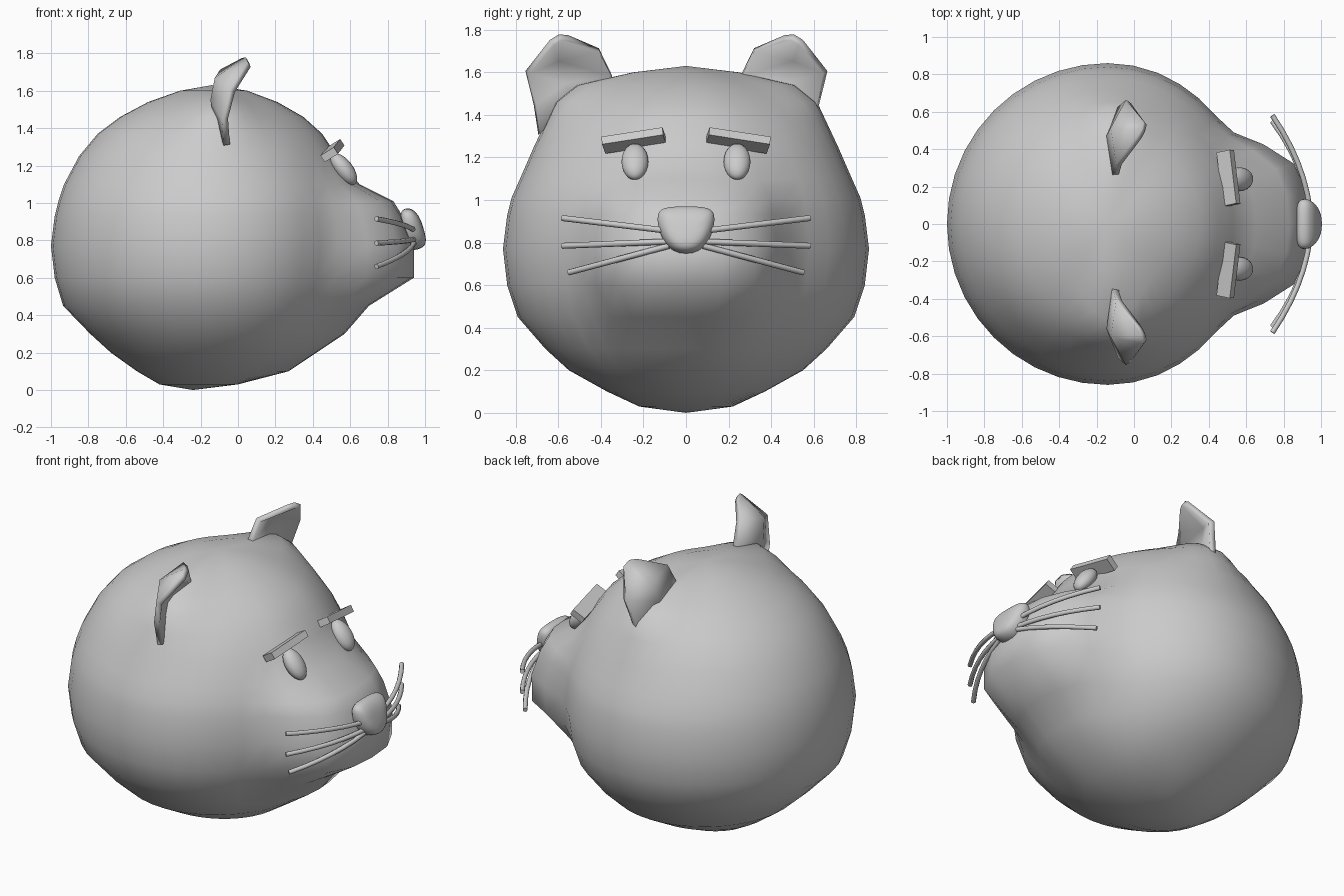
import bpy, bmesh, math
from mathutils import Vector, Matrix

if "Cube" in bpy.data.objects:
    bpy.data.objects.remove(bpy.data.objects["Cube"])


def make(name, bm, smooth=True):
    bmesh.ops.recalc_face_normals(bm, faces=bm.faces[:])
    for f in bm.faces:
        f.smooth = smooth
    me = bpy.data.meshes.new(name)
    bm.to_mesh(me)
    bm.free()
    ob = bpy.data.objects.new(name, me)
    bpy.context.collection.objects.link(ob)
    return ob


def loft(bm, rings, caps=None):
    """Skin closed rings; caps are pole points, or flat ends when None."""
    rows = [[bm.verts.new(p) for p in r] for r in rings]
    n = len(rows[0])
    for a, b in zip(rows, rows[1:]):
        for i in range(n):
            j = (i + 1) % n
            bm.faces.new((a[i], a[j], b[j], b[i]))
    for k, row in enumerate((rows[0], rows[-1])):
        if caps:
            p = bm.verts.new(caps[k])
            for i in range(n):
                bm.faces.new((row[i], row[(i + 1) % n], p))
        else:
            bm.faces.new(row)


# Head: horizontal slices (z, front x, back x, half width, ear bulge)
slices = [
    (.03, 0, -.42, .22, 0), (.1, .27, -.54, .37, 0), (.2, .42, -.68, .55, 0),
    (.3, .57, -.79, .66, 0), (.45, .70, -.935, .79, 0), (.6, .94, -.98, .84, 0),
    (.77, .94, -1, .86, 0), (.93, .88, -.98, .84, 0), (1.01, .83, -.96, .82, 0),
    (1.10, .65, -.93, .78, 0), (1.25, .53, -.85, .705, .01),
    (1.37, .45, -.75, .62, .04), (1.46, .35, -.63, .52, .10),
    (1.54, .21, -.48, .38, .14), (1.60, .05, -.31, .2, .05)]
CX, SEG = -.14, 40
rings = []
for z, xf, xb, w, ear in slices:
    base = CX + .78 * math.sqrt(1 - ((z - .8) / .83) ** 2)
    front = min(xf, base) - CX
    muzzle = max(0, xf - base)
    ring = []
    for i in range(SEG):
        t = 2 * math.pi * i / SEG
        c, s = math.cos(t), math.sin(t)
        a = front if c > 0 else CX - xb
        r = 1 / math.sqrt((c / a) ** 2 + (s / w) ** 2)
        deg = abs(math.degrees(math.atan2(s, c)))
        r += muzzle * math.exp(-(deg / 29) ** 4)
        r += ear * math.exp(-((deg - 86) / 20) ** 2)
        ring.append((CX + r * c, r * s, z))
    rings.append(ring)
bm = bmesh.new()
loft(bm, rings, [(-.24, 0, 0), (CX, 0, 1.63)])
make("head", bm)

# Ears: cupped sheets leaning forward at the tip
ear_rows = [
    [(-.07, .27, 1.50), (-.11, .45, 1.44), (-.06, .60, 1.31)],
    [(-.10, .26, 1.585), (-.13, .47, 1.55), (-.07, .62, 1.45)],
    [(-.08, .32, 1.705), (-.11, .51, 1.66), (-.03, .655, 1.60)],
    [(.03, .46, 1.76), (.05, .50, 1.765), (.06, .54, 1.74)]]
for side, name in ((1, "ear_left"), (-1, "ear_right")):
    bm = bmesh.new()
    g = [[bm.verts.new((x, y if side > 0 else -y - .09, z)) for x, y, z in r]
         for r in ear_rows]
    for a, b in zip(g, g[1:]):
        for i in range(2):
            bm.faces.new((a[i], a[i + 1], b[i + 1], b[i]))
    ob = make(name, bm)
    m = ob.modifiers.new("thickness", 'SOLIDIFY')
    m.thickness = .035
    m.offset = 0

# Eyes: tilted ellipsoids; brows: tilted bars
for s, tag in ((1, "left"), (-1, "right")):
    bm = bmesh.new()
    bmesh.ops.create_uvsphere(
        bm, u_segments=24, v_segments=12, radius=1,
        matrix=Matrix.Translation((.565, .24 * s, 1.18))
        @ Matrix.Rotation(math.radians(-37), 4, 'Y')
        @ Matrix.Diagonal((.05, .063, .1, 1)))
    make("eye_" + tag, bm)

    along = Vector((-.035 * s, .29, -.045 * s)).normalized()
    out = Vector((.84, 0, .54))
    out = (out - along * out.dot(along)).normalized()
    up = out.cross(along)
    bm = bmesh.new()
    bmesh.ops.create_cube(
        bm, size=1,
        matrix=Matrix.Translation((.505, .245 * s, 1.28))
        @ Matrix((out, along, up)).transposed().to_4x4()
        @ Matrix.Diagonal((.085, .292, .042, 1)))
    make("brow_" + tag, bm, False)

# Nose: rounded trapezoid, bulging forward
outline = [(-.135, .94), (-.10, .97), (.10, .97), (.135, .94),
           (.13, .86), (.075, .745), (-.075, .745), (-.13, .86)]
rings = []
for x, k, lean in ((.86, .97, 0), (.925, 1.05, .1), (.965, .93, .2), (.998, .6, .2)):
    rings.append([(x - lean * (z - .85), y * k, .855 + (z - .855) * k)
                  for y, z in outline])
bm = bmesh.new()
loft(bm, rings)
ob = make("nose", bm)
m = ob.modifiers.new("round", 'SUBSURF')
m.levels = m.render_levels = 2

# Whiskers: bent tubes, three per side
for s, tag in ((1, "left"), (-1, "right")):
    for n, (z0, z1, y1) in enumerate(((.855, .915, .58), (.805, .785, .58), (.785, .66, .55))):
        rings = []
        for i in range(7):
            t = i / 6
            y = .08 + (y1 - .08) * t
            x = .94 - .06 * t - .14 * t * t
            z = z0 + (z1 - z0) * t
            d = Vector((-.06 - .28 * t, y1 - .08, z1 - z0)).normalized()
            u = d.cross(Vector((0, 0, 1))).normalized()
            v = u.cross(d)
            rings.append([((p := Vector((x, y, z)) + .014 * (
                u * math.cos(k * math.pi / 4) + v * math.sin(k * math.pi / 4))).x,
                p.y * s, p.z) for k in range(8)])
        bm = bmesh.new()
        loft(bm, rings)
        ob = make(f"whisker_{tag}_{n + 1}", bm)
        bpy.ops.object.select_all(action='DESELECT')
        ob.select_set(True)
        bpy.context.view_layer.objects.active = ob
        bpy.ops.object.shade_smooth_by_angle(angle=math.radians(50))
